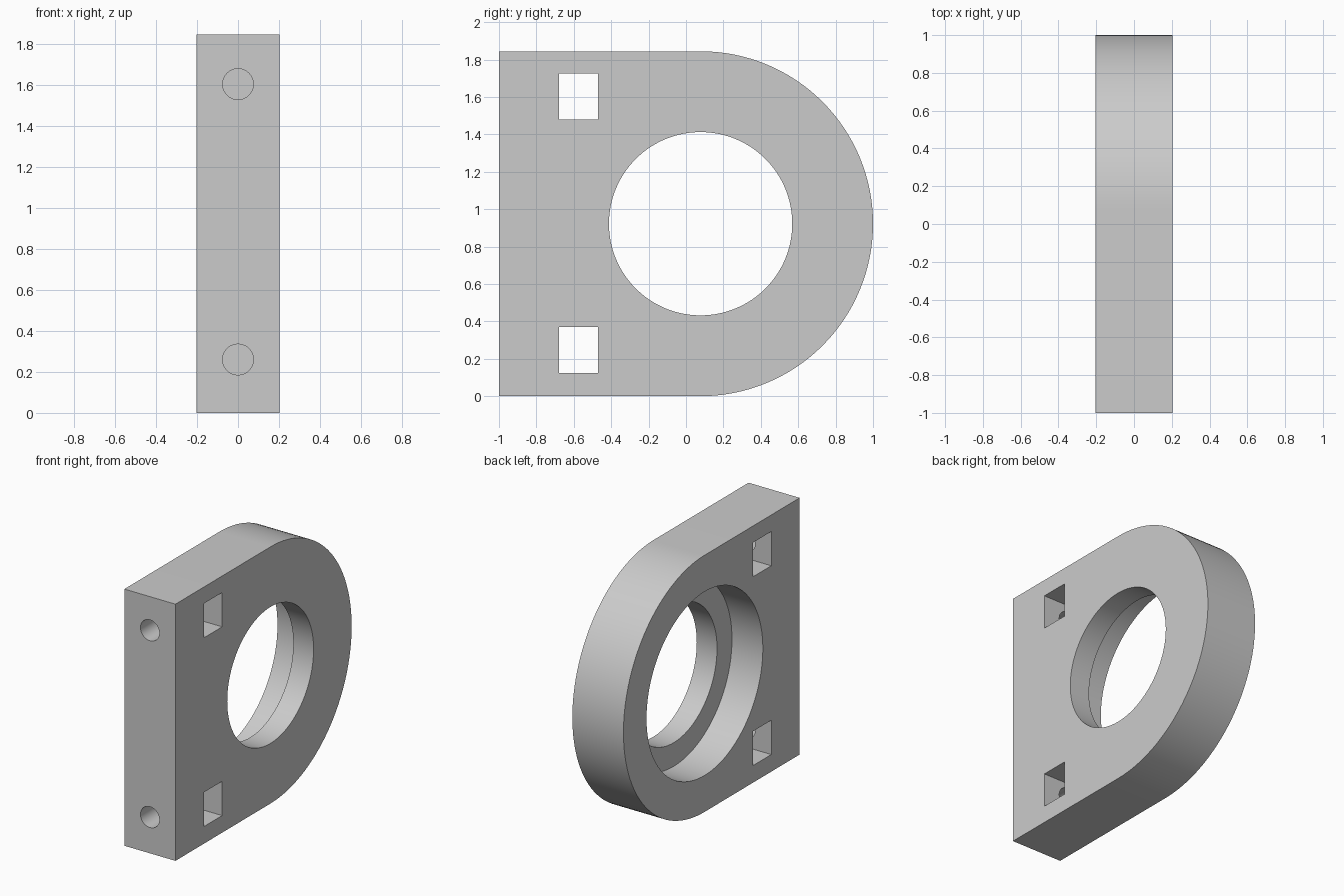
import bpy, bmesh, math
from mathutils import Matrix, Vector

cube = bpy.data.objects.get("Cube")
if cube:
    bpy.data.objects.remove(cube, do_unlink=True)

HALF = 0.203            # half thickness along x
R = 0.922               # rounded end radius
CY = 1 - R              # bore centre
STEP = 0.042            # x of the ledge inside the bore

grey = bpy.data.materials.new("light_grey")
grey.use_nodes = True
colour = (0.6, 0.6, 0.6, 1)
grey.diffuse_color = colour
grey.node_tree.nodes["Principled BSDF"].inputs["Base Color"].default_value = colour


def make_object(name, bm):
    bmesh.ops.recalc_face_normals(bm, faces=bm.faces)
    mesh = bpy.data.meshes.new(name)
    bm.to_mesh(mesh)
    bm.free()
    mesh.materials.append(grey)
    obj = bpy.data.objects.new(name, mesh)
    bpy.context.collection.objects.link(obj)
    return obj


def cylinder(name, start, end, radius, segments):
    start, end = Vector(start), Vector(end)
    axis = end - start
    bm = bmesh.new()
    turn = axis.to_track_quat('Z', 'Y').to_matrix().to_4x4()
    bmesh.ops.create_cone(bm, cap_ends=True, segments=segments, radius1=radius,
                          radius2=radius, depth=axis.length,
                          matrix=Matrix.Translation((start + end) / 2) @ turn)
    return make_object(name, bm)


def box(name, centre, size):
    bm = bmesh.new()
    bmesh.ops.create_cube(bm, size=1, matrix=Matrix.Translation(centre) @ Matrix.Diagonal((*size, 1)))
    return make_object(name, bm)


# Plate: square front end, half-round back end, extruded along x
outline = [(-1, 2 * R), (-1, 0)]
for i in range(65):
    a = -math.pi / 2 + math.pi * i / 64
    outline.append((CY + R * math.cos(a), R + R * math.sin(a)))
bm = bmesh.new()
face = bm.faces.new([bm.verts.new((-HALF, y, z)) for y, z in outline])
extruded = bmesh.ops.extrude_face_region(bm, geom=[face])["geom"]
bmesh.ops.translate(bm, vec=(2 * HALF, 0, 0),
                    verts=[v for v in extruded if isinstance(v, bmesh.types.BMVert)])
plate = make_object("bearing_plate", bm)

# Through bore and wider counterbore
cutters = [
    cylinder("bore_cutter", (-0.5, CY, R), (0.5, CY, R), 0.49, 128),
    cylinder("counterbore_cutter", (-0.5, CY, R), (STEP, CY, R), 0.66, 128),
]
# Nut pockets and the screw holes that reach them from the front
for label, pocket_z, hole_z in (("lower", 0.246, 0.26), ("upper", 1.602, 1.602)):
    cutters.append(box(label + "_pocket_cutter", (0, -0.574, pocket_z), (1, 0.208, 0.246)))
    cutters.append(cylinder(label + "_screw_cutter", (0, -1.2, hole_z), (0, -0.57, hole_z), 0.075, 48))

bpy.context.view_layer.objects.active = plate
for cutter in cutters:
    cutter.hide_render = True
    mod = plate.modifiers.new(cutter.name, 'BOOLEAN')
    mod.operation = 'DIFFERENCE'
    mod.solver = 'EXACT'
    mod.object = cutter
    bpy.ops.object.modifier_apply(modifier=mod.name)
for cutter in cutters:
    bpy.data.objects.remove(cutter, do_unlink=True)

# Smooth curved walls, crisp edges
bpy.ops.object.select_all(action='DESELECT')
plate.select_set(True)
bpy.ops.object.shade_smooth_by_angle(angle=math.radians(30))
